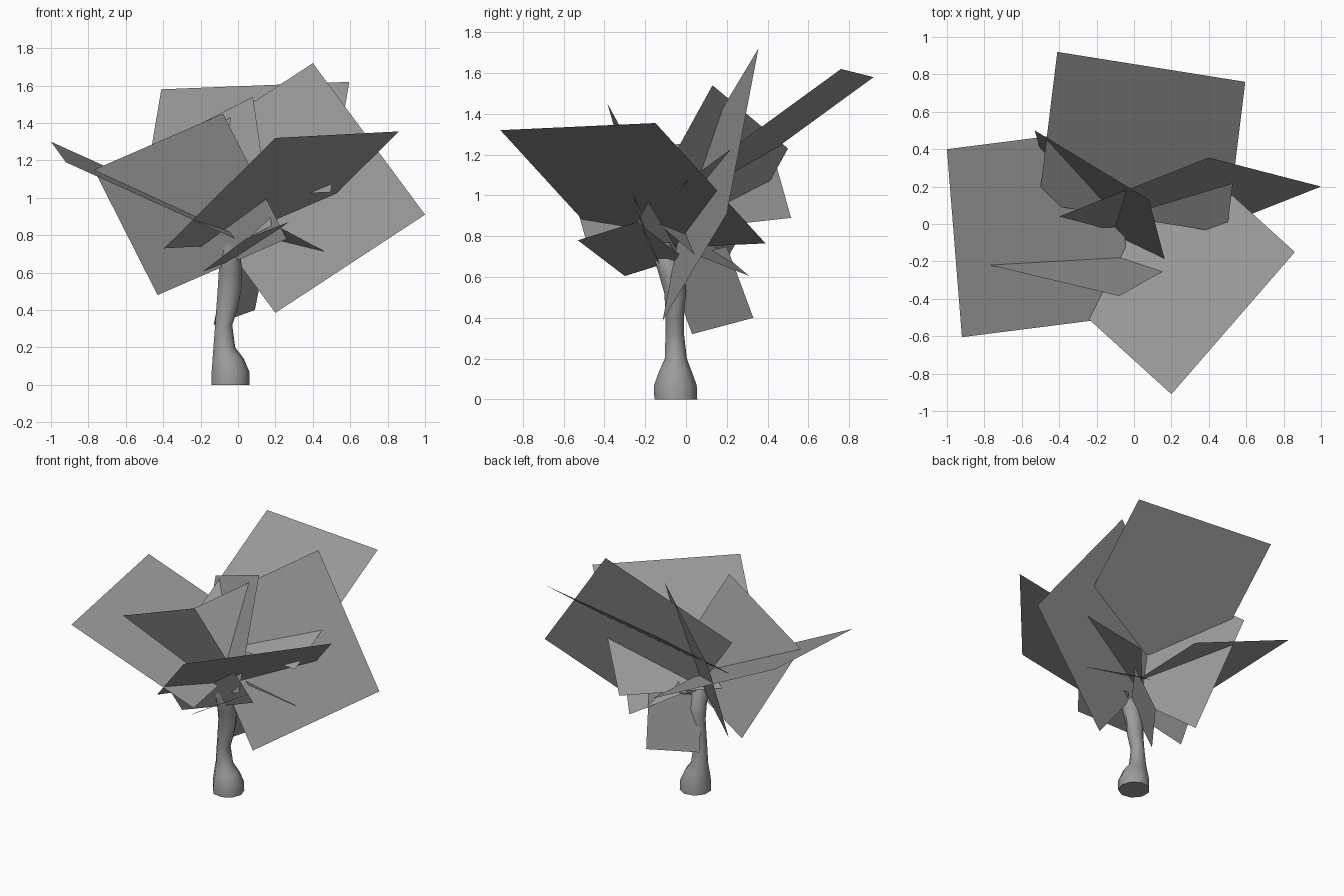
import bpy, math
from mathutils import Vector

if "Cube" in bpy.data.objects:
    bpy.data.objects.remove(bpy.data.objects["Cube"])

# One dark grey for trunk and leaves
grey = bpy.data.materials.new("dark_grey")
grey.diffuse_color = (0.33, 0.33, 0.33, 1.0)
grey.use_nodes = True
grey.node_tree.nodes["Principled BSDF"].inputs["Base Color"].default_value = grey.diffuse_color


def make_object(name, verts, faces):
    mesh = bpy.data.meshes.new(name)
    mesh.from_pydata(verts, [], faces)
    mesh.update()
    mesh.materials.append(grey)
    obj = bpy.data.objects.new(name, mesh)
    bpy.context.collection.objects.link(obj)
    return obj


def leaf_card(name, a, b, c):
    """Flat square card from three corners in order; the fourth closes the parallelogram."""
    a, b, c = Vector(a), Vector(b), Vector(c)
    return make_object(name, [a, b, c, a + c - b], [(0, 1, 2, 3)])


# Trunk: rings of (z, centre x, centre y, radius x, radius y)
SIDES = 9
rings = [
    (0.00, -0.043, -0.050, 0.105, 0.107),
    (0.07, -0.043, -0.052, 0.104, 0.106),
    (0.14, -0.055, -0.052, 0.086, 0.080),
    (0.20, -0.075, -0.050, 0.060, 0.055),
    (0.32, -0.078, -0.055, 0.047, 0.046),
    (0.40, -0.062, -0.055, 0.058, 0.045),
    (0.52, -0.046, -0.053, 0.066, 0.054),
    (0.60, -0.043, -0.068, 0.064, 0.062),
    (0.68, -0.043, -0.094, 0.058, 0.060),
    (0.77, -0.050, -0.120, 0.036, 0.040),
]
verts = []
for z, cx, cy, rx, ry in rings:
    for i in range(SIDES):
        t = 2 * math.pi * i / SIDES
        verts.append((cx + rx * math.cos(t), cy + ry * math.sin(t), z))
faces = [tuple(reversed(range(SIDES)))]
for r in range(len(rings) - 1):
    for i in range(SIDES):
        j = (i + 1) % SIDES
        faces.append((r * SIDES + i, r * SIDES + j, (r + 1) * SIDES + j, (r + 1) * SIDES + i))
faces.append(tuple(range((len(rings) - 1) * SIDES, len(rings) * SIDES)))
trunk = make_object("trunk", verts, faces)
bpy.context.view_layer.objects.active = trunk
trunk.select_set(True)
bpy.ops.object.shade_smooth_by_angle(angle=math.radians(45))

# Large foliage cards
leaf_card("large_leaf_back", (-0.41, 0.92, 1.58), (0.595, 0.76, 1.62), (0.495, -0.05, 1.03))
leaf_card("large_leaf_left", (-1.00, 0.40, 1.30), (-0.92, -0.605, 1.19), (-0.015, -0.49, 0.78))
leaf_card("large_leaf_front", (0.20, -0.91, 1.32), (0.86, -0.15, 1.355), (0.265, 0.39, 0.765))
leaf_card("large_leaf_right", (0.40, 0.355, 1.72), (1.00, 0.20, 0.91), (0.20, -0.115, 0.385))

# Medium foliage cards
leaf_card("medium_leaf_front", (-0.08, -0.385, 1.45), (-0.77, -0.22, 1.15), (-0.43, -0.03, 0.48))
leaf_card("medium_leaf_back", (-0.53, 0.50, 1.23), (0.08, 0.13, 1.54), (0.18, -0.25, 0.85))

# Small foliage cards
leaf_card("small_leaf_back", (-0.13, 0.03, 0.32), (0.09, 0.33, 0.40), (0.16, 0.20, 0.75))
leaf_card("small_leaf_front", (-0.19, -0.30, 0.605), (0.04, -0.53, 0.78), (0.27, -0.24, 0.87))
leaf_card("small_leaf_right", (0.24, 0.31, 0.605), (0.465, 0.04, 0.712), (0.18, -0.14, 0.865))
